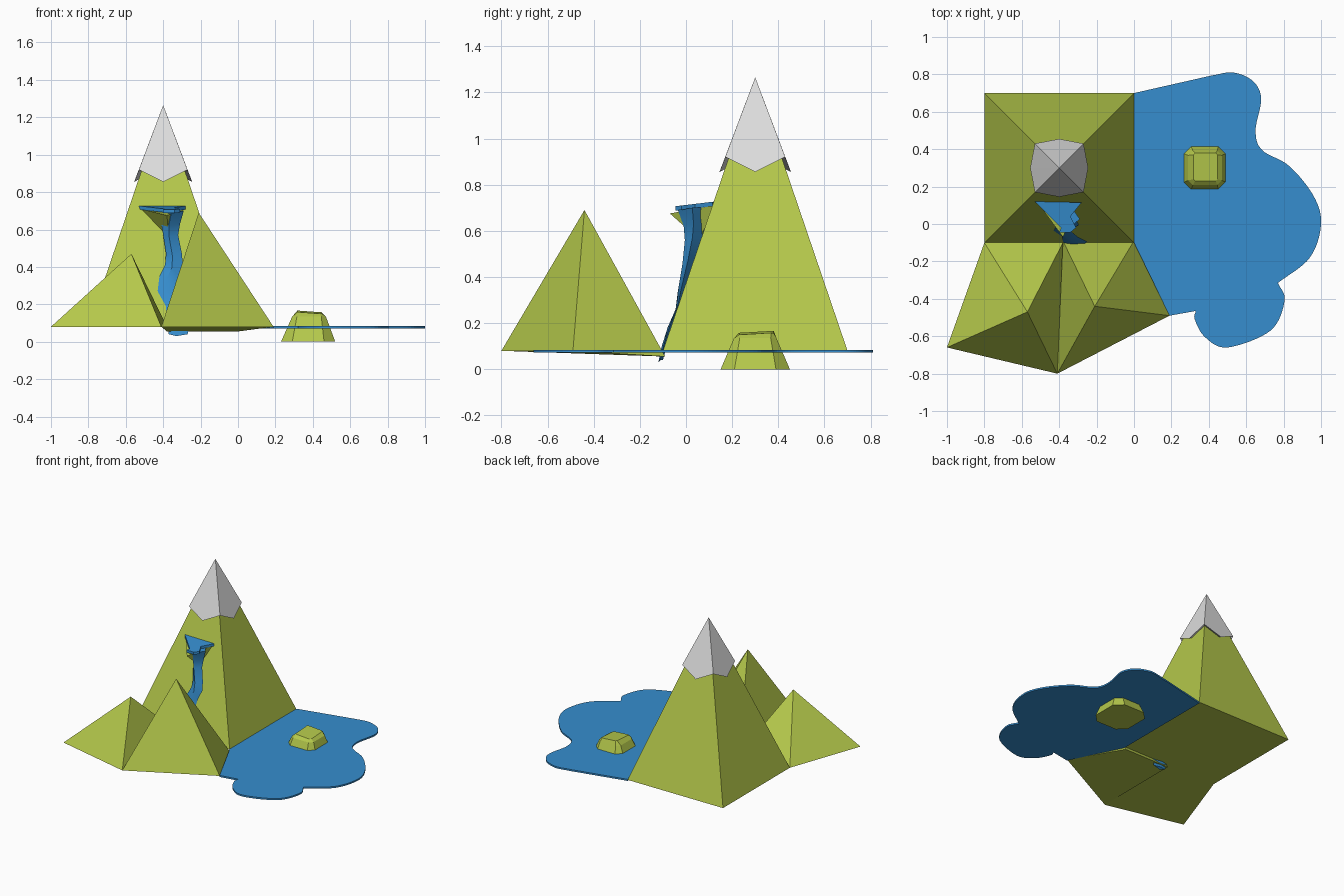
import bpy
import bmesh
from mathutils import Vector

if "Cube" in bpy.data.objects:
    bpy.data.objects.remove(bpy.data.objects["Cube"], do_unlink=True)


def material(name, rgb):
    mat = bpy.data.materials.new(name)
    mat.use_nodes = True
    mat.diffuse_color = (*rgb, 1)
    mat.node_tree.nodes["Principled BSDF"].inputs["Base Color"].default_value = (*rgb, 1)
    return mat


grass = material("grass green", (0.46, 0.58, 0.07))
snow = material("snow white", (0.73, 0.73, 0.73))
water = material("water blue", (0.037, 0.27, 0.62))


def finish(name, bm, mat):
    """Turn a bmesh into a named object with outward normals."""
    bmesh.ops.recalc_face_normals(bm, faces=bm.faces[:])
    mesh = bpy.data.meshes.new(name)
    bm.to_mesh(mesh)
    bm.free()
    mesh.materials.append(mat)
    obj = bpy.data.objects.new(name, mesh)
    bpy.context.collection.objects.link(obj)
    return obj


def peak(name, base, apex, mat):
    """Closed pyramid from a base outline to an apex."""
    bm = bmesh.new()
    ring = [bm.verts.new(p) for p in base]
    top = bm.verts.new(apex)
    bm.faces.new(ring)
    for a, b in zip(ring, ring[1:] + ring[:1]):
        bm.faces.new((a, b, top))
    return finish(name, bm, mat)


def loft(name, rings, mat):
    """Skin a stack of equal-length rings and cap both ends."""
    bm = bmesh.new()
    rows = [[bm.verts.new(p) for p in ring] for ring in rings]
    for low, high in zip(rows, rows[1:]):
        for i in range(len(low)):
            j = (i + 1) % len(low)
            bm.faces.new((low[i], low[j], high[j], high[i]))
    bm.faces.new(rows[0])
    bm.faces.new(rows[-1])
    return finish(name, bm, mat)


def smooth_path(points, steps=8):
    """Catmull-Rom curve through the given points."""
    p = [Vector(q) for q in points]
    p = [2 * p[0] - p[1]] + p + [2 * p[-1] - p[-2]]
    out = []
    for a, b, c, d in zip(p, p[1:], p[2:], p[3:]):
        for k in range(steps):
            t = k / steps
            out.append(0.5 * (2 * b + (c - a) * t + (2 * a - 5 * b + 4 * c - d) * t * t
                              + (3 * b - a - 3 * c + d) * t ** 3))
    return out + [p[-2]]


# Main mountain
GROUND = 0.08
SUMMIT = Vector((-0.4, 0.3, 1.255))
corners = [(-1, -1), (1, -1), (1, 1), (-1, 1)]
peak("main_mountain",
     [(SUMMIT.x + 0.4 * x, SUMMIT.y + 0.4 * y, GROUND) for x, y in corners],
     SUMMIT, grass)

# Snow cap: high at the mountain edges, drooping over the middle of each face
tip = SUMMIT + Vector((0, 0, 0.01))
skirt = []
for (x, y), (nx, ny) in zip(corners, corners[1:] + corners[:1]):
    skirt.append(tip + Vector((0.13 * x, 0.13 * y, -0.345)))
    skirt.append(tip + Vector((0.0775 * (x + nx), 0.0775 * (y + ny), -0.41)))
bm = bmesh.new()
outer = [bm.verts.new(p) for p in skirt]
crown = bm.verts.new(tip)
hollow = bm.verts.new(tip - Vector((0, 0, 0.33)))
for a, b in zip(outer, outer[1:] + outer[:1]):
    bm.faces.new((a, b, crown))
    bm.faces.new((b, a, hollow))
finish("snow_cap", bm, snow)

# Foothills
front_corner = (-0.41, -0.8, GROUND)
peak("left_foothill",
     [(-0.8, -0.1, GROUND), (-1, -0.66, GROUND), front_corner, (-0.38, -0.1, GROUND)],
     (-0.57, -0.47, 0.47), grass)
peak("right_foothill",
     [(-0.38, -0.09, 0.055), front_corner, (0.19, -0.49, GROUND), (0, -0.09, 0.055)],
     (-0.21, -0.44, 0.69), grass)

# Lake: three rounded bays meeting at sharp notches
bays = [
    [(0.42, 0.795), (0.53, 0.81), (0.635, 0.765), (0.68, 0.67), (0.65, 0.5),
     (0.685, 0.395), (0.83, 0.31), (0.96, 0.15), (1, 0), (0.94, -0.18), (0.77, -0.315)],
    [(0.77, -0.315), (0.805, -0.41), (0.73, -0.57), (0.5, -0.66),
     (0.38, -0.605), (0.325, -0.51), (0.33, -0.465)],
]
shore = [Vector((0, -0.1)), Vector((0, 0.7))] + smooth_path(bays[0])
shore += smooth_path(bays[1])[1:] + [Vector((0.19, -0.49))]
loft("lake", [[(p.x, p.y, z) for p in shore] for z in (0.072, 0.084)], water)


# Island rock: faceted block with cut corners
def cut_corner_ring(cx, cy, hx, hy, cut, z, tilt=0):
    ring = []
    for x, y in corners:
        ends = [(hx - cut, hy), (hx, hy - cut)]
        if x * y > 0:
            ends.reverse()
        ring += [(cx + x * a, cy + y * b, z - tilt * x + tilt * y) for a, b in ends]
    return ring


loft("island_rock", [
    cut_corner_ring(0.375, 0.3, 0.145, 0.15, 0.06, 0),
    cut_corner_ring(0.38, 0.3, 0.09, 0.092, 0.025, 0.135),
    cut_corner_ring(0.382, 0.305, 0.065, 0.075, 0.01, 0.158, 0.004),
], grass)

# Rock ledge under the spring
peak("spring_ledge",
     [(-0.52, 0.12, 0.71), (-0.38, -0.07, 0.675), (-0.29, 0.12, 0.71)],
     (-0.37, 0.06, 0.56), grass)

# Spring pool, sloping towards its lip
pool = [(-0.53, 0.12), (-0.45, 0.04), (-0.39, -0.02), (-0.40, -0.045),
        (-0.34, -0.045), (-0.31, -0.02), (-0.34, 0.04), (-0.28, 0.115)]
loft("spring_pool",
     [[(x, y, h + 0.12 * y) for x, y in pool] for h in (0.693, 0.712)], water)

# Waterfall: left, right, front and height of each section
falls = [
    (-0.40, -0.29, -0.035, 0.70), (-0.41, -0.31, -0.01, 0.63),
    (-0.40, -0.32, -0.005, 0.57), (-0.385, -0.30, -0.015, 0.47),
    (-0.39, -0.295, -0.025, 0.41), (-0.42, -0.32, -0.035, 0.35),
    (-0.43, -0.34, -0.045, 0.27), (-0.385, -0.30, -0.08, 0.19),
    (-0.38, -0.25, -0.105, 0.11), (-0.37, -0.27, -0.12, 0.04),
]
sections = []
for left, right, front, z in falls:
    back = max(front + 0.02, -0.09 + 0.34 * (z - GROUND))
    middle = left + 0.4 * (right - left)
    sections.append([(left, 0.5 * (front + back), z), (middle, front, z - 0.01),
                     (right, 0.6 * front + 0.4 * back, z), (middle, back, z)])
stream = loft("waterfall", sections, water)
bpy.context.view_layer.objects.active = stream
stream.select_set(True)
bpy.ops.object.shade_smooth_by_angle(angle=0.5)
